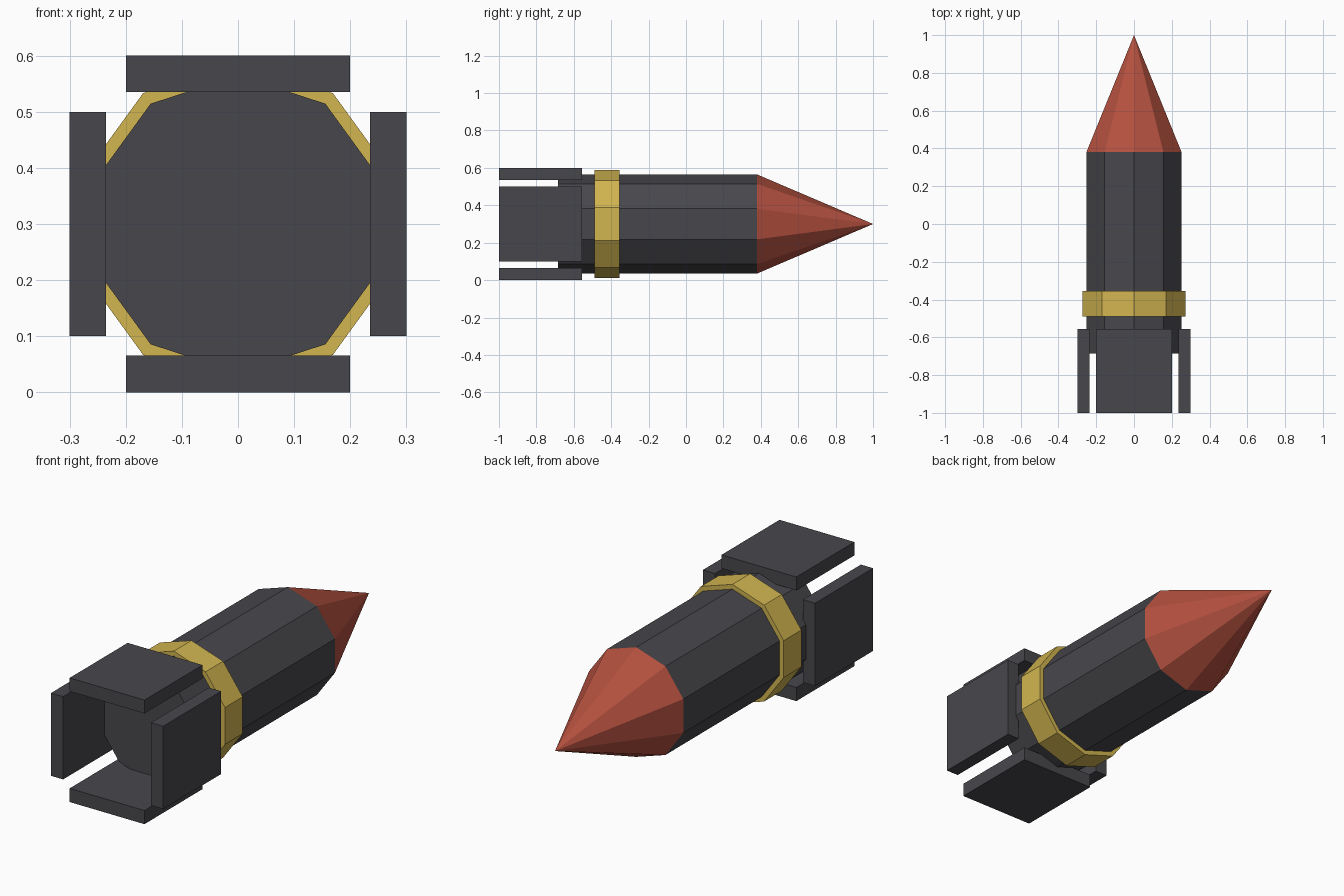
import bpy, bmesh, math

if "Cube" in bpy.data.objects:
    bpy.data.objects.remove(bpy.data.objects["Cube"])

AXIS_Z = 0.30
SIDES = 10


def material(name, rgb):
    m = bpy.data.materials.new(name)
    m.diffuse_color = (*rgb, 1.0)
    m.use_nodes = True
    m.node_tree.nodes["Principled BSDF"].inputs["Base Color"].default_value = m.diffuse_color
    return m


DARK = material("dark grey", (0.064, 0.062, 0.071))
GOLD = material("gold", (0.64, 0.46, 0.08))
RED = material("red", (0.46, 0.082, 0.05))


def finish(name, bm, mat):
    bmesh.ops.recalc_face_normals(bm, faces=bm.faces)
    mesh = bpy.data.meshes.new(name)
    bm.to_mesh(mesh)
    bm.free()
    mesh.materials.append(mat)
    ob = bpy.data.objects.new(name, mesh)
    bpy.context.collection.objects.link(ob)
    return ob


def lathe(name, profile, mat, closed=False):
    """Ten-sided solid around the y axis from (radius, y) points."""
    bm = bmesh.new()
    rings = []
    for r, y in profile:
        if r == 0:
            rings.append([bm.verts.new((0, y, AXIS_Z))] * SIDES)
            continue
        angles = [math.pi / 2 + math.tau * i / SIDES for i in range(SIDES)]
        rings.append([bm.verts.new((r * math.cos(a), y, AXIS_Z + r * math.sin(a)))
                      for a in angles])
    pairs = list(zip(rings, rings[1:]))
    if closed:
        pairs.append((rings[-1], rings[0]))
    for a, b in pairs:
        for i in range(SIDES):
            j = (i + 1) % SIDES
            bm.faces.new(dict.fromkeys((a[i], a[j], b[j], b[i])))
    if not closed:
        for ring in (rings[0], rings[-1]):
            if len(set(ring)) > 1:
                bm.faces.new(ring)
    return finish(name, bm, mat)


def box(name, lo, hi, mat):
    bm = bmesh.new()
    bmesh.ops.create_cube(bm, size=1)
    for v in bm.verts:
        v.co = [(l + h) / 2 + c * (h - l) for c, l, h in zip(v.co, lo, hi)]
    return finish(name, bm, mat)


# Casing, pointed tip and band
lathe("body", [(0.265, -0.685), (0.265, 0.38)], DARK)
lathe("nose_cone", [(0.265, 0.38), (0, 1.0)], RED)
lathe("band", [(0.265, -0.49), (0.288, -0.49), (0.288, -0.355), (0.265, -0.355)],
      GOLD, closed=True)

# Four tail plates around the rear
Y0, Y1 = -1.0, -0.557
box("tail_plate_top", (-0.2, Y0, 0.535), (0.2, Y1, 0.6), DARK)
box("tail_plate_bottom", (-0.2, Y0, 0.0), (0.2, Y1, 0.066), DARK)
box("tail_plate_right", (0.235, Y0, 0.1), (0.3, Y1, 0.5), DARK)
box("tail_plate_left", (-0.3, Y0, 0.1), (-0.235, Y1, 0.5), DARK)
